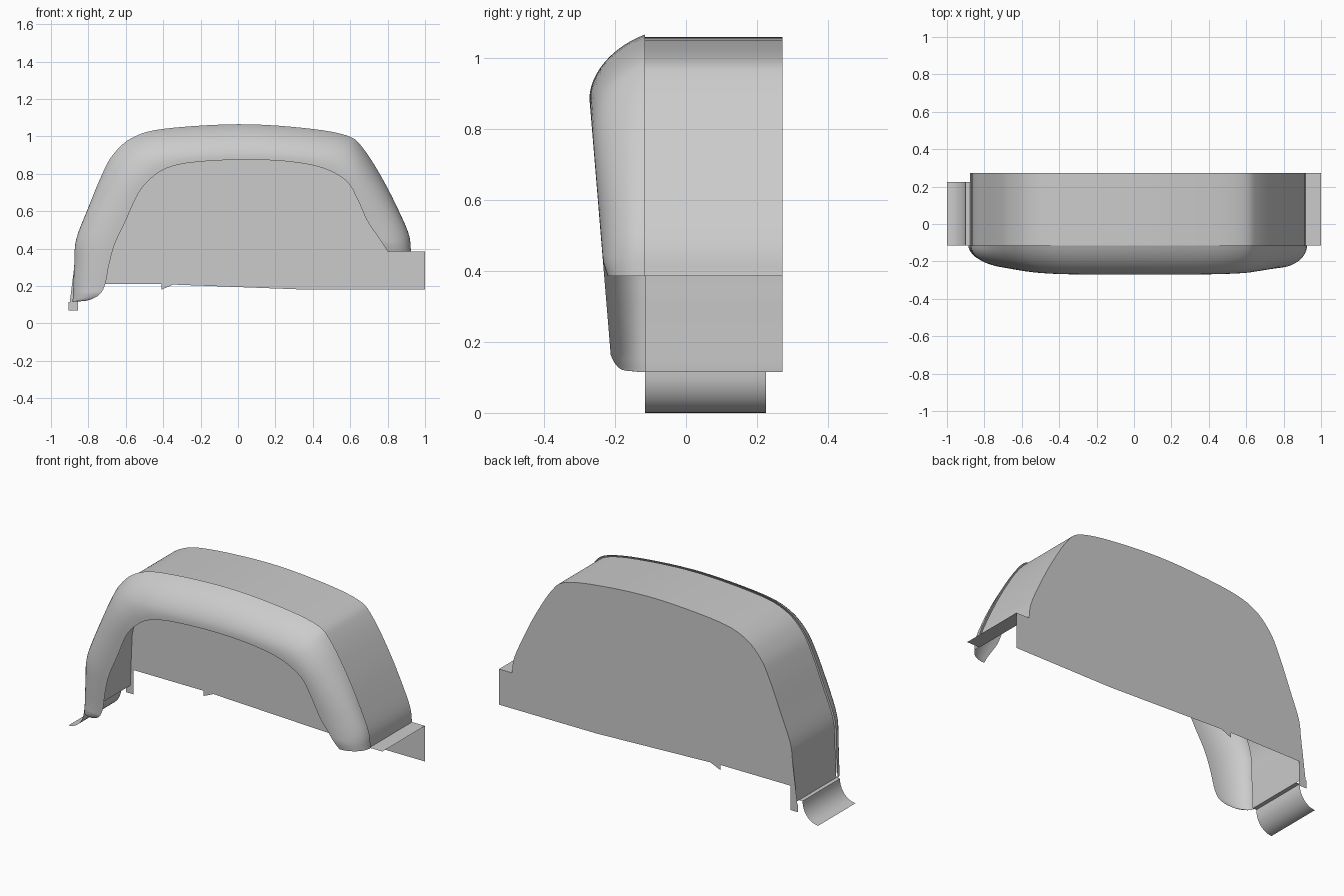
import bpy
import bmesh
import math
from mathutils import Vector

cube = bpy.data.objects.get("Cube")
if cube:
    bpy.data.objects.remove(cube, do_unlink=True)

FRONT, BACK = -0.115, 0.272      # depth range of the arch tunnel

grey = bpy.data.materials.new("plain grey")
grey.use_nodes = True
grey.diffuse_color = (0.6, 0.6, 0.6, 1)
grey.node_tree.nodes["Principled BSDF"].inputs["Base Color"].default_value = grey.diffuse_color


def finish(name, bm, smooth):
    """Turn a bmesh into a named, coloured object."""
    mesh = bpy.data.meshes.new(name)
    bm.to_mesh(mesh)
    bm.free()
    mesh.materials.append(grey)
    obj = bpy.data.objects.new(name, mesh)
    bpy.context.collection.objects.link(obj)
    if smooth:
        bpy.ops.object.select_all(action='DESELECT')
        obj.select_set(True)
        bpy.context.view_layer.objects.active = obj
        bpy.ops.object.shade_smooth_by_angle(angle=math.radians(35))
    return obj


def loft(name, rings, smooth=True):
    """Skin a sheet through rings of equal length."""
    bm = bmesh.new()
    grid = [[bm.verts.new(point) for point in ring] for ring in rings]
    for a, b in zip(grid, grid[1:]):
        for j in range(len(a) - 1):
            bm.faces.new((a[j], b[j], b[j + 1], a[j + 1]))
    return finish(name, bm, smooth)


def sweep(name, profile, y_start, y_end, smooth=True):
    """Extrude an x-z profile along y."""
    return loft(name, [[(x, y_start, z), (x, y_end, z)] for x, z in profile], smooth)


def panel(name, outline):
    """Flat sheet in the back plane."""
    bm = bmesh.new()
    bm.faces.new([bm.verts.new((x, BACK, z)) for x, z in outline])
    bmesh.ops.triangulate(bm, faces=bm.faces[:])
    return finish(name, bm, False)


def spline(points, steps=5):
    """Smooth curve through points of any dimension."""
    pts = [Vector(p) for p in points]
    pts = [2 * pts[0] - pts[1]] + pts + [2 * pts[-1] - pts[-2]]
    out = []
    for a, b, c, d in zip(pts, pts[1:], pts[2:], pts[3:]):
        for k in range(steps):
            t = k / steps
            out.append(0.5 * (2 * b + (c - a) * t + (2 * a - 5 * b + 4 * c - d) * t ** 2
                              + (3 * b - a - 3 * c + d) * t ** 3))
    return out + [pts[-2]]


# Arch stations: outer x, z and inner lip x, z, from the low foot to the high foot
stations = spline([
    (-.885, .115, -.875, .116), (-.884, .125, -.8, .124), (-.882, .15, -.74, .155),
    (-.88, .21, -.71, .21), (-.875, .32, -.69, .31), (-.865, .45, -.66, .42),
    (-.8, .62, -.6, .55), (-.73, .79, -.53, .7), (-.67, .9, -.46, .78),
    (-.57, .99, -.38, .83), (-.4, 1.04, -.25, .86), (0, 1.065, 0, .875),
    (.35, 1.045, .25, .867), (.58, 1.005, .45, .832), (.67, .935, .58, .76),
    (.78, .76, .64, .66), (.87, .58, .69, .55), (.915, .47, .74, .475),
    (.925, .385, .8, .385)])


def flare_ring(station, count=12):
    """Rounded section from the inner lip back to the tunnel edge."""
    ox, oz, ix, iz = station
    fade = min(1, math.hypot(ox - ix, oz - iz) / 0.15) ** 0.5
    slant = 0.5 * max(0, min(1, (oz - 0.6) / 0.4))    # crown is flatter than the legs
    ring = []
    for k in range(count, -1, -1):
        t = k / count
        angle = t * math.pi / 2
        u = (1 - slant) * (1 - math.cos(angle)) + slant * t
        z = oz + (iz - oz) * u
        depth = (0.158 - 0.083 * max(0, 0.9 - z)) * fade
        ring.append((ox + (ix - ox) * u, FRONT - depth * math.sin(angle), z))
    return ring


loft("arch_flare", [flare_ring(s) for s in stations])

# Tunnel roof sits a touch inside the flare
tunnel = [(s[0] * 0.992, max(0.115, s[1] - 0.008)) for s in stations]
tunnel[-1] = (tunnel[-1][0], 0.385)
sweep("arch_tunnel", tunnel, FRONT, BACK)

# Back wall with its small foot tab, and the notched panel below it
panel("back_wall", tunnel + [(-.7, .385), (-.7, .21), (-.855, .21),
                             (-.855, .07), (-.905, .07), (-.905, .115)])
panel("lower_back_panel", [(-.7, .385), (1, .385), (1, .18), (.38, .18), (.38, .285),
                           (-.17, .285), (-.41, .18), (-.41, .21), (-.7, .21)])

# Flat ledge at the high foot
sweep("side_ledge", [(tunnel[-1][0], .385), (1, .385)], FRONT, BACK, False)

# Curved lip at the low foot, turning from vertical to horizontal
lip = [(-1 + 0.1 * math.sin(a), 0.115 - 0.115 * math.cos(a))
       for a in (k * math.pi / 20 for k in range(11))]
sweep("foot_lip", lip, FRONT, 0.225)
sweep("foot_flange", [lip[-1], tunnel[0]], FRONT, 0.225, False)
